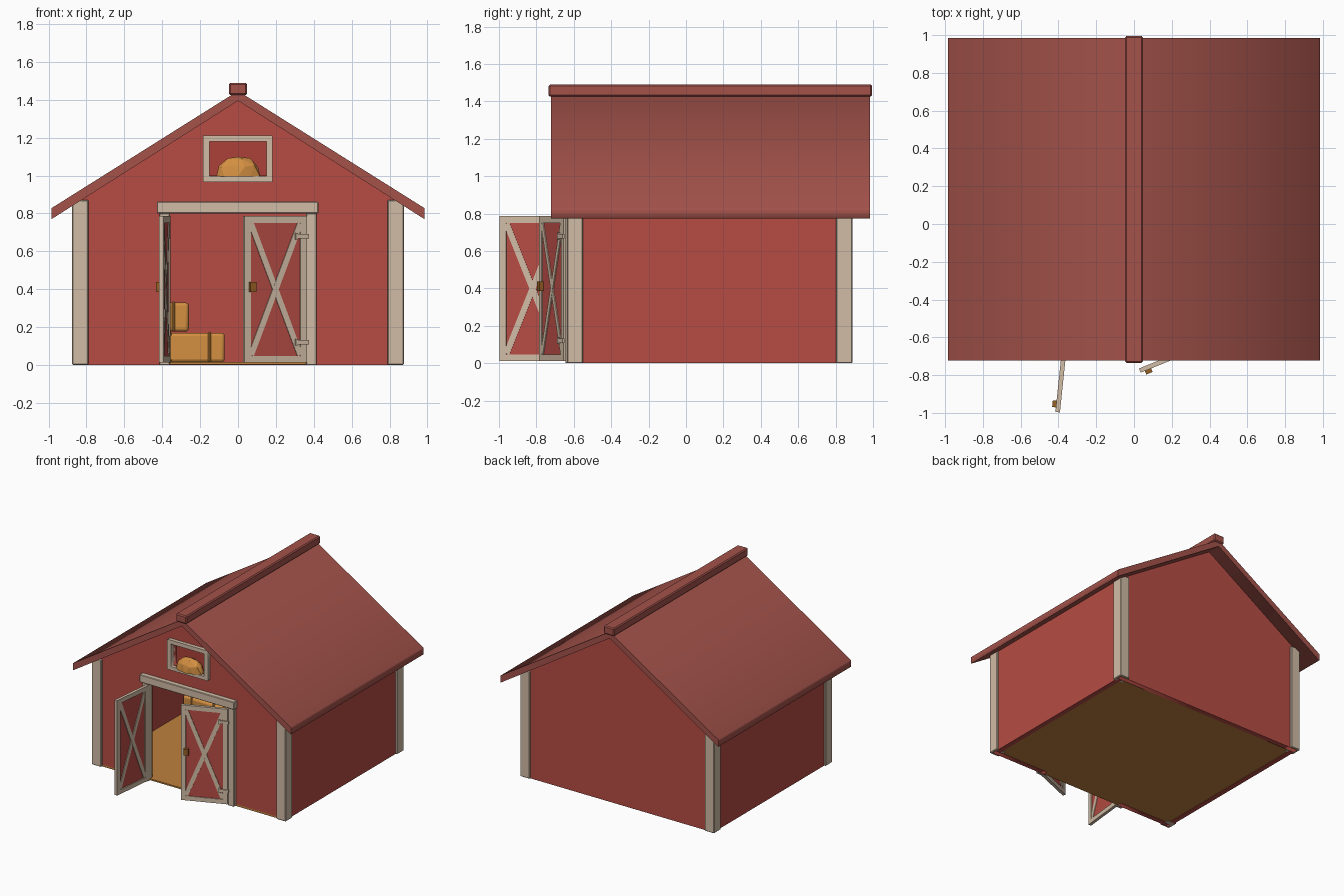
import bpy, bmesh, math, random
from mathutils import Matrix, Vector

if "Cube" in bpy.data.objects:
    bpy.data.objects.remove(bpy.data.objects["Cube"])

random.seed(4)


def material(name, rgb):
    m = bpy.data.materials.new(name)
    lin = [((c / 255 + 0.055) / 1.055) ** 2.4 for c in rgb]
    m.diffuse_color = (*lin, 1)
    m.use_nodes = True
    m.node_tree.nodes["Principled BSDF"].inputs["Base Color"].default_value = m.diffuse_color
    return m


RED = material("barn red", (183, 76, 68))
ROOF = material("roof red", (163, 82, 74))
CREAM = material("cream trim", (209, 188, 165))
HAY = material("hay", (212, 144, 66))
WOOD = material("floor wood", (190, 128, 60))
BRASS = material("handle brown", (150, 94, 36))
DARK = material("loft red", (172, 64, 57))


def finish(ob, mats, bevel=0.0, segments=1):
    for m in mats:
        ob.data.materials.append(m)
    if bevel:
        mod = ob.modifiers.new("bevel", 'BEVEL')
        mod.width, mod.segments = bevel, segments
        mod.limit_method = 'ANGLE'
    return ob


def from_bmesh(name, bm, mats, bevel=0.0, segments=1):
    me = bpy.data.meshes.new(name)
    bm.to_mesh(me)
    bm.free()
    ob = bpy.data.objects.new(name, me)
    bpy.context.collection.objects.link(ob)
    return finish(ob, mats, bevel, segments)


def add_box(bm, x, y, z, mat=0, tilt=0.0):
    """Box from (min, max) ranges, tilted about its centre in the xz plane."""
    r = (x, y, z)
    centre = Vector([(a + b) / 2 for a, b in r])
    size = Matrix.Diagonal([b - a for a, b in r] + [1])
    new = bmesh.ops.create_cube(
        bm, size=1, matrix=Matrix.Translation(centre) @ Matrix.Rotation(tilt, 4, 'Y') @ size)
    for f in {f for v in new['verts'] for f in v.link_faces}:
        f.material_index = mat


def box(name, x, y, z, mat, bevel=0.0, segments=1):
    bm = bmesh.new()
    add_box(bm, x, y, z)
    return from_bmesh(name, bm, [mat], bevel, segments)


def slab(name, outlines, y0, y1, mat, bevel=0.0):
    """Filled xz outline (further outlines are holes) extruded from y0 to y1."""
    cu = bpy.data.curves.new(name, 'CURVE')
    cu.dimensions, cu.fill_mode = '2D', 'BOTH'
    cu.extrude = (y1 - y0) / 2
    for pts in outlines:
        sp = cu.splines.new('POLY')
        sp.points.add(len(pts) - 1)
        for p, (x, z) in zip(sp.points, pts):
            p.co = (x, z, 0, 1)
        sp.use_cyclic_u = True
    ob = bpy.data.objects.new(name, cu)
    bpy.context.collection.objects.link(ob)
    ob.rotation_euler.x = math.pi / 2
    ob.location.y = (y0 + y1) / 2
    bpy.ops.object.select_all(action='DESELECT')
    ob.select_set(True)
    bpy.context.view_layer.objects.active = ob
    bpy.ops.object.convert(target='MESH')
    return finish(bpy.context.object, [mat], bevel)


def rect(x0, x1, z0, z1):
    return [(x0, z0), (x1, z0), (x1, z1), (x0, z1)]


# Walls: gables front and back, plain sides
W, F, B, T = 0.86, -0.62, 0.875, 0.04
EAVE, PEAK = 0.86, 1.41
DOOR, DOOR_H = 0.365, 0.80
gable_top = [(W, EAVE), (0, PEAK), (-W, EAVE)]
front_outline = [(-W, 0), (-DOOR, 0), (-DOOR, DOOR_H), (DOOR, DOOR_H), (DOOR, 0), (W, 0)] + gable_top
slab("front_wall", [front_outline, rect(-0.15, 0.15, 1.0, 1.18)], F, F + T, RED)
slab("back_wall", [[(-W, 0), (W, 0)] + gable_top], B - T, B, RED)
for s, side in ((-1, "left"), (1, "right")):
    box(side + "_wall", sorted((s * W, s * (W - T))), (F + T, B - T), (0, EAVE), RED)
    for y0, end in ((-0.637, "front"), (0.802, "back")):
        box(f"{end}_{side}_corner_post", sorted((s * 0.79, s * 0.876)), (y0, y0 + 0.087),
            (0, 0.872), CREAM, 0.005)
box("floor", (-W + T, W - T), (F, B - T), (0.003, 0.015), WOOD)

# Roof and ridge cap
slab("roof", [[(-0.985, 0.77), (0, 1.395), (0.985, 0.77), (0.985, 0.828), (0, 1.447),
               (-0.985, 0.828)]], -0.722, 0.985, ROOF, 0.006)
box("ridge_cap", (-0.048, 0.048), (-0.735, 0.995), (1.425, 1.49), ROOF, 0.008)

# Door surround
box("door_header", (-0.428, 0.425), (-0.66, -0.60), (0.80, 0.862), CREAM, 0.004)
for s, side in ((-1, "left"), (1, "right")):
    box(side + "_door_jamb", sorted((s * 0.36, s * 0.415)), (-0.645, -0.59), (0, 0.80), CREAM, 0.004)

# Loft window: frame, recessed panel and hay pile
slab("window_frame", [rect(-0.185, 0.183, 0.967, 1.212), rect(-0.15, 0.15, 0.997, 1.18)],
     -0.65, -0.60, CREAM, 0.004)
box("loft_panel", (-0.17, 0.17), (-0.575, -0.56), (0.98, 1.2), DARK)
bm = bmesh.new()
bmesh.ops.create_icosphere(bm, subdivisions=2, radius=1)
for v in bm.verts:
    k = random.uniform(0.92, 1.05)
    v.co = (v.co.x * 0.12 * k, v.co.y * 0.06 * k - 0.62, 0.995 + max(v.co.z, 0) * 0.11 * k)
bmesh.ops.dissolve_degenerate(bm, dist=0.001, edges=bm.edges)
from_bmesh("loft_hay", bm, [HAY])


# Swinging door leaves, braced on both sides
def door_leaf(name, s, hinge_x, angle):
    L, z0, z1, rim = 0.355, 0.012, 0.787, 0.036
    bm = bmesh.new()

    def add(u0, u1, half, za, zb, mat, tilt=0.0, y=0.0):
        add_box(bm, sorted((s * u0, s * u1)), (y - half, y + half), (za, zb), mat, tilt)

    add(0.01, L - 0.01, 0.005, z0 + 0.01, z1 - 0.01, 0)
    add(0, rim, 0.012, z0, z1, 1)
    add(L - rim, L, 0.012, z0, z1, 1)
    add(rim, L - rim, 0.012, z0, z0 + rim, 1)
    add(rim, L - rim, 0.012, z1 - rim, z1, 1)
    w, h = L - 2 * rim, z1 - z0 - 2 * rim
    mid, half_len = (z0 + z1) / 2, math.hypot(w, h) / 2 - 0.004
    for k, thick in ((-1, 0.0095), (1, 0.0105)):
        add(L / 2 - 0.016, L / 2 + 0.016, thick, mid - half_len, mid + half_len, 1, k * math.atan2(w, h))
    # Hinge straps and handle on the outer face
    for z in (0.12, 0.68):
        add(-0.008, 0.065, 0.006, z - 0.012, z + 0.012, 1, 0, -0.015)
        add(0.055, 0.067, 0.007, z - 0.018, z + 0.018, 1, 0, -0.015)
    add(L - 0.06, L - 0.024, 0.012, 0.385, 0.437, 2, 0, -0.02)
    ob = from_bmesh(name, bm, [RED, CREAM, BRASS])
    ob.location = (hinge_x, -0.643, 0)
    ob.rotation_euler.z = math.radians(angle)


door_leaf("left_door", 1, -0.367, -96)
door_leaf("right_door", -1, 0.36, 22)


# Hay bales with raised bands
def bale(name, x0, x1, y0, y1, z0, z1):
    ob = box(name, (x0, x1), (y0, y1), (z0, z1), HAY, 0.018, 3)
    bpy.ops.object.select_all(action='DESELECT')
    ob.select_set(True)
    bpy.context.view_layer.objects.active = ob
    bpy.ops.object.shade_smooth_by_angle()
    for i, x in enumerate((x0 + 0.08, x1 - 0.08)):
        box(f"{name}_band_{i + 1}", (x - 0.008, x + 0.008), (y0 - 0.006, y1 + 0.006),
            (z0, z1 + 0.006), HAY, 0.008, 2)


bale("lower_bale", -0.44, -0.07, 0.44, 0.66, 0.015, 0.17)
bale("upper_bale", -0.63, -0.26, 0.45, 0.67, 0.176, 0.33)
bale("rear_bale", -0.81, -0.45, 0.44, 0.66, 0.015, 0.17)
